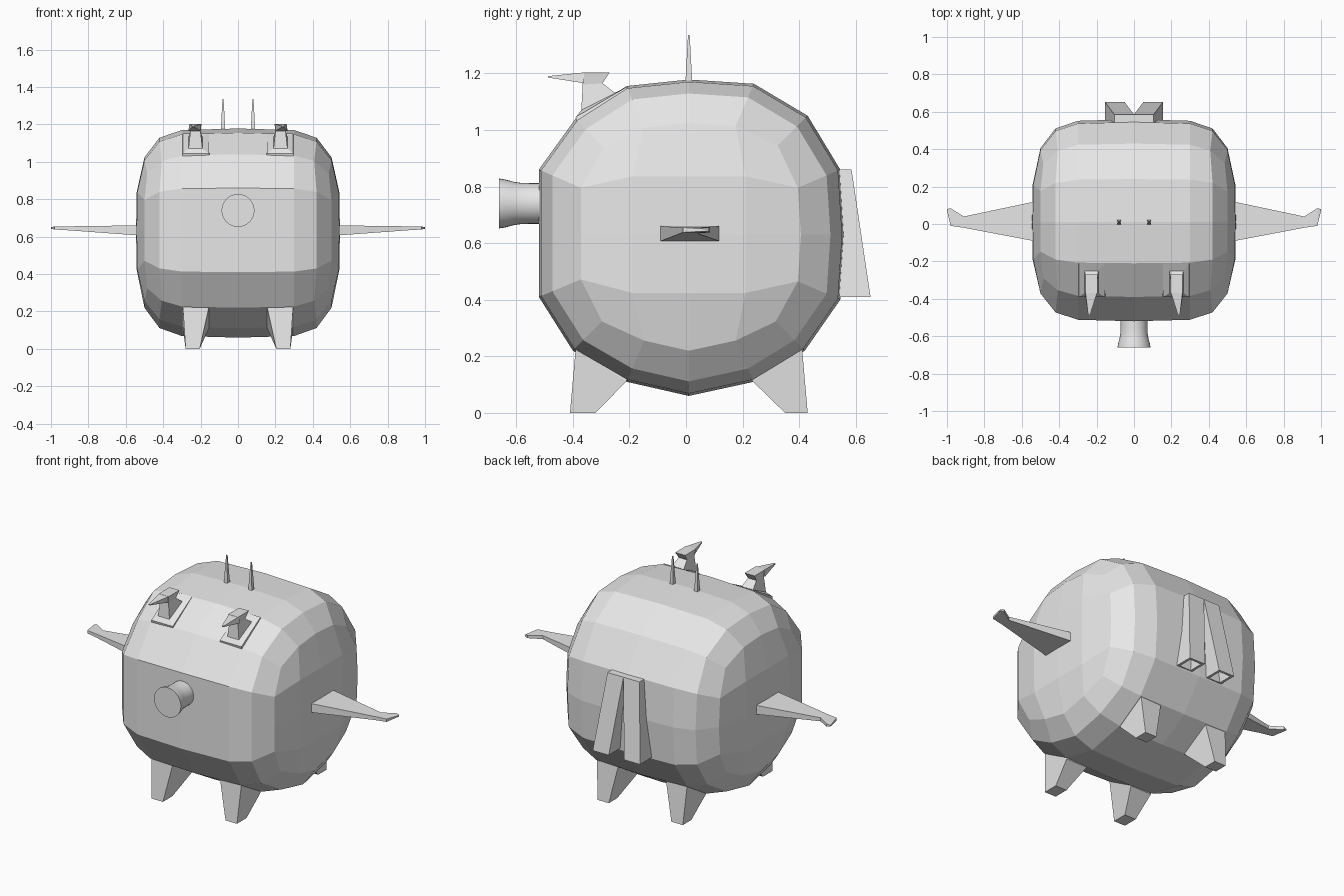
import bpy, bmesh, math
from mathutils import Vector

if "Cube" in bpy.data.objects:
    bpy.data.objects.remove(bpy.data.objects["Cube"])

grey = bpy.data.materials.new("plain_grey")
grey.diffuse_color = (0.8, 0.8, 0.8, 1)
grey.use_nodes = True
grey.node_tree.nodes["Principled BSDF"].inputs["Base Color"].default_value = grey.diffuse_color


def finish(name, bm):
    bmesh.ops.recalc_face_normals(bm, faces=bm.faces)
    me = bpy.data.meshes.new(name)
    bm.to_mesh(me)
    bm.free()
    me.materials.append(grey)
    ob = bpy.data.objects.new(name, me)
    bpy.context.collection.objects.link(ob)
    return ob


def loft(name, rings):
    """Skin between matching closed rings and cap both ends."""
    bm = bmesh.new()
    vs = [[bm.verts.new(p) for p in r] for r in rings]
    n = len(rings[0])
    for a, b in zip(vs, vs[1:]):
        for i in range(n):
            j = (i + 1) % n
            bm.faces.new((a[i], a[j], b[j], b[i]))
    bm.faces.new(vs[0])
    bm.faces.new(vs[-1])
    return finish(name, bm)


def flip(rings, s):
    return [[(s * x, y, z) for x, y, z in r] for r in rings]


# Body: sixteen-sided barrel with rounded shoulders and gridded end caps
CY, CZ = 0.01, 0.63
outline = [(0.01, 1.178), (0.24, 1.163), (0.43, 1.05), (0.545, 0.86),
           (0.56, 0.63), (0.545, 0.40), (0.42, 0.22), (0.24, 0.11),
           (0.01, 0.06), (-0.21, 0.11), (-0.40, 0.22), (-0.52, 0.41),
           (-0.52, 0.63), (-0.52, 0.86), (-0.39, 1.04), (-0.21, 1.155)]
bm = bmesh.new()


def body_ring(x, s):
    ring = []
    for k, (y, z) in enumerate(outline):
        corner = k % 4 == 2
        f = s * (1.04 if corner and s < 0.8 else 1)
        px = x * (0.97 if corner and s < 0.95 else 1)
        ring.append(bm.verts.new((px, CY + (y - CY) * f, CZ + (z - CZ) * f)))
    return ring


stations = [(-0.5, 0.72), (-0.42, 0.91), (-0.3, 0.985), (0, 1),
            (0.3, 0.985), (0.42, 0.91), (0.5, 0.72)]
rings = [body_ring(x, s) for x, s in stations]
for a, b in zip(rings, rings[1:]):
    for i in range(16):
        j = (i + 1) % 16
        bm.faces.new((a[i], a[j], b[j], b[i]))
for ring, side in ((rings[0], -1), (rings[-1], 1)):
    grid = {}
    for i in range(5):
        for j in range(5):
            if j == 4:
                k = i - 2
            elif i == 4:
                k = 6 - j
            elif j == 0:
                k = 10 - i
            elif i == 0:
                k = 10 + j
            else:
                k = None
            if k is not None:
                grid[i, j] = ring[k % 16]
            else:
                x = 0.545 - 0.003 * (abs(i - 2) + abs(j - 2))
                grid[i, j] = bm.verts.new((side * x, CY + (i - 2) * 0.2, CZ + (j - 2) * 0.206))
    for i in range(4):
        for j in range(4):
            bm.faces.new((grid[i, j], grid[i + 1, j], grid[i + 1, j + 1], grid[i, j + 1]))
finish("body", bm)

# Snout: flared round tube
prof = [(-0.50, 0.072), (-0.55, 0.072), (-0.585, 0.073), (-0.61, 0.077), (-0.64, 0.085), (-0.66, 0.088)]
snout = loft("snout", [[(r * math.cos(t * math.tau / 32), y, 0.74 + r * math.sin(t * math.tau / 32))
                        for t in range(32)] for y, r in prof])
for o in bpy.context.selected_objects:
    o.select_set(False)
bpy.context.view_layer.objects.active = snout
snout.select_set(True)
bpy.ops.object.shade_smooth_by_angle(angle=math.radians(30))
snout.select_set(False)


def quad(x0, x1, front, back):
    """Four corners spanning x0..x1 between a front and a back (y, z) point."""
    return [(x0, *front), (x1, *front), (x1, *back), (x0, *back)]


def slab(x, y0, y1, z0, z1):
    return [(x, y0, z0), (x, y1, z0), (x, y1, z1), (x, y0, z1)]


for s, side in ((-1, "left"), (1, "right")):
    # Legs: tapered blocks growing out of the underside
    loft("front_leg_" + side, flip([
        quad(0.17, 0.28, (-0.33, 0.28), (-0.20, 0.18)),
        quad(0.155, 0.295, (-0.39, 0.225), (-0.21, 0.112)),
        quad(0.205, 0.28, (-0.41, 0), (-0.32, 0))], s))
    loft("back_leg_" + side, flip([
        quad(0.17, 0.28, (0.33, 0.28), (0.20, 0.18)),
        quad(0.155, 0.295, (0.41, 0.23), (0.235, 0.112)),
        quad(0.205, 0.28, (0.43, 0), (0.35, 0))], s))

    # Wings: thin tapering blades with a hooked tip
    loft("wing_" + side, flip([
        slab(0.50, -0.095, 0.125, 0.605, 0.66),
        slab(0.54, -0.09, 0.118, 0.607, 0.66),
        slab(0.91, -0.02, 0.04, 0.634, 0.655),
        slab(0.98, -0.01, 0.084, 0.638, 0.655),
        slab(1.0, 0.07, 0.08, 0.642, 0.65)], s))

    # Ears: flared foot, narrow stem, head pointing forward
    loft("ear_stem_" + side, flip([
        quad(0.152, 0.298, (-0.385, 1.025), (-0.21, 1.135)),
        quad(0.155, 0.295, (-0.39, 1.045), (-0.21, 1.152)),
        quad(0.19, 0.265, (-0.37, 1.07), (-0.25, 1.13)),
        quad(0.20, 0.255, (-0.365, 1.16), (-0.295, 1.165)),
        quad(0.195, 0.26, (-0.37, 1.203), (-0.27, 1.203))], s))
    loft("ear_tip_" + side, flip([
        [(0.20, -0.36, 1.165), (0.265, -0.36, 1.165), (0.26, -0.36, 1.203), (0.195, -0.36, 1.203)],
        [(0.235, -0.487, 1.185), (0.245, -0.487, 1.185), (0.245, -0.487, 1.19), (0.235, -0.487, 1.19)]], s))

    # Antennae: slim spikes on the crown
    loft("antenna_" + side, [[(s * 0.08 + r * dx, 0.01 + r * dy, z)
                              for dx, dy in ((-1, -1), (1, -1), (1, 1), (-1, 1))]
                             for z, r in ((1.15, 0.013), (1.335, 0.003))])

    # Tail: splayed pair of feathers, hollow at the lower end
    loft("tail_" + side, flip([
        quad(0.0, 0.105, (0.53, 0.86), (0.585, 0.86)),
        quad(0.05, 0.155, (0.53, 0.41), (0.652, 0.41)),
        quad(0.065, 0.14, (0.55, 0.41), (0.637, 0.41)),
        quad(0.06, 0.13, (0.55, 0.49), (0.625, 0.49))], s))
